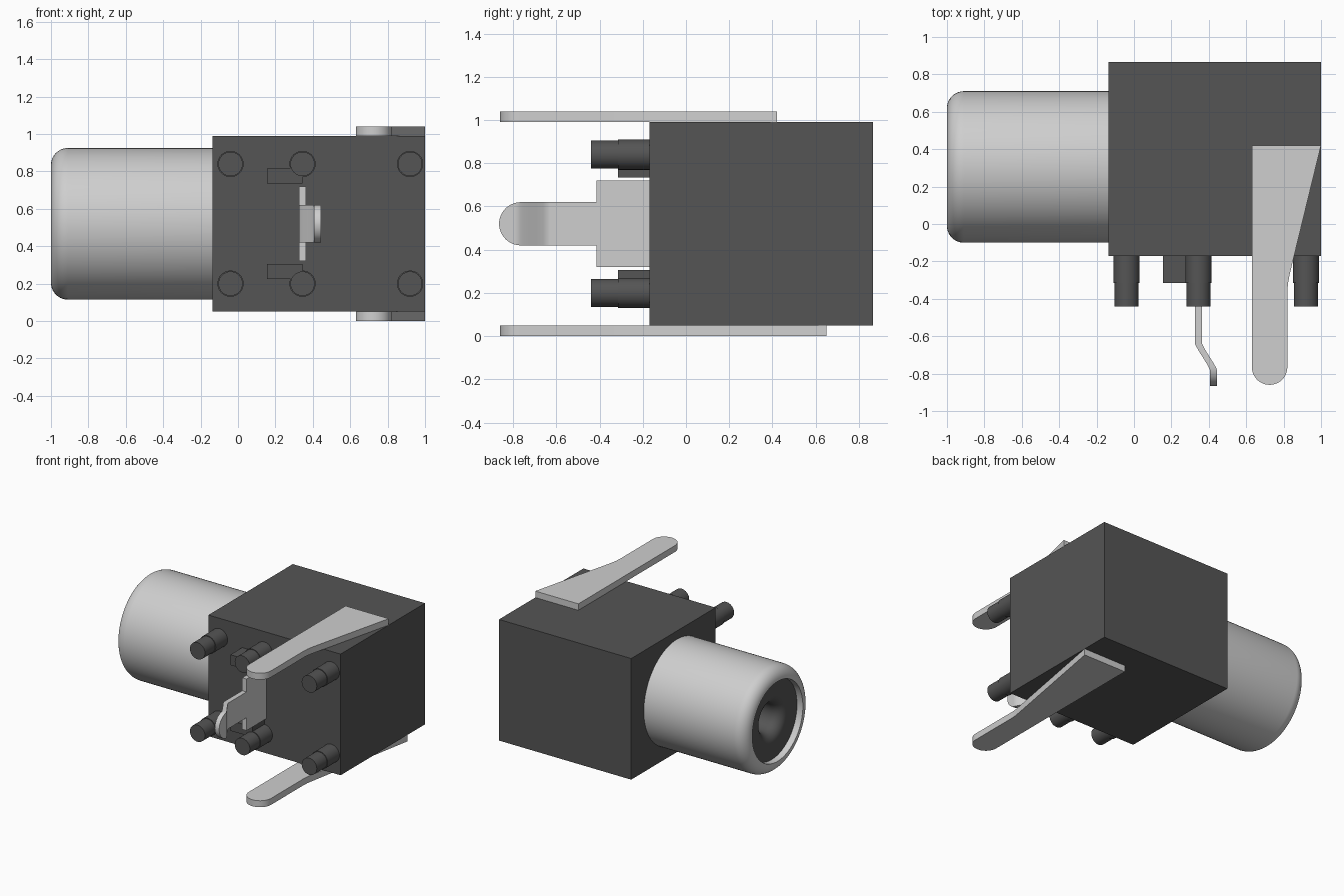
import bpy, bmesh, math
from mathutils import Matrix, Vector

cube = bpy.data.objects.get("Cube")
if cube:
    bpy.data.objects.remove(cube, do_unlink=True)


def make_material(name, value):
    mat = bpy.data.materials.new(name)
    colour = (value, value, value, 1.0)
    mat.diffuse_color = colour
    mat.use_nodes = True
    mat.node_tree.nodes["Principled BSDF"].inputs["Base Color"].default_value = colour
    return mat


METAL = make_material("light grey metal", 0.62)
PLASTIC = make_material("dark grey plastic", 0.09)


def finish(name, bm, mat):
    """Turn a bmesh into an object, smooth except at sharp edges."""
    bmesh.ops.remove_doubles(bm, verts=bm.verts, dist=1e-5)
    bmesh.ops.recalc_face_normals(bm, faces=bm.faces)
    mesh = bpy.data.meshes.new(name)
    bm.to_mesh(mesh)
    bm.free()
    mesh.materials.append(mat)
    obj = bpy.data.objects.new(name, mesh)
    bpy.context.collection.objects.link(obj)
    for poly in mesh.polygons:
        poly.use_smooth = True
    mesh.set_sharp_from_angle(angle=math.radians(30))
    return obj


def box(name, lo, hi, mat):
    bm = bmesh.new()
    bmesh.ops.create_cube(bm, size=1)
    lo, hi = Vector(lo), Vector(hi)
    bmesh.ops.scale(bm, vec=hi - lo, verts=bm.verts)
    bmesh.ops.translate(bm, vec=(lo + hi) / 2, verts=bm.verts)
    return finish(name, bm, mat)


def lathe(name, profile, origin, axis, mat, steps=64):
    """Spin (distance along axis, radius) points around an axis; 'x' or 'y'."""
    bm = bmesh.new()
    verts = [bm.verts.new((a, 0, r)) for a, r in profile]
    edges = [bm.edges.new(pair) for pair in zip(verts, verts[1:])]
    bmesh.ops.spin(bm, geom=verts + edges, cent=(0, 0, 0), axis=(1, 0, 0),
                   angle=2 * math.pi, steps=steps, use_duplicate=False)
    turn = Matrix.Rotation(math.pi / 2, 4, 'Z') if axis == 'y' else Matrix()
    bm.transform(Matrix.Translation(origin) @ turn)
    return finish(name, bm, mat)


def arc(cx, cy, r, start, end, n=10):
    return [(cx + r * math.cos(math.radians(start + (end - start) * i / n)),
             cy + r * math.sin(math.radians(start + (end - start) * i / n)))
            for i in range(n + 1)]


def plate(name, outline, z0, z1, mat):
    """Extrude an (x, y) outline from z0 to z1."""
    bm = bmesh.new()
    face = bm.faces.new([bm.verts.new((x, y, z0)) for x, y in outline])
    out = bmesh.ops.extrude_face_region(bm, geom=[face], use_keep_orig=True)
    top = [v for v in out["geom"] if isinstance(v, bmesh.types.BMVert)]
    bmesh.ops.translate(bm, vec=(0, 0, z1 - z0), verts=top)
    return finish(name, bm, mat)


# Housing block
box("housing", (-0.135, -0.17, 0.05), (1.0, 0.865, 0.99), PLASTIC)

# Metal sleeve with rounded outer lip and a shallow inner wall
AXIS = (0, 0.305, 0.52)
sleeve = [(-0.135, 0.405)] + arc(-0.91, 0.315, 0.09, 90, 180) + [(-1.0, 0.31), (-0.90, 0.31)]
lathe("sleeve", sleeve, AXIS, 'x', METAL, 96)

# Insulator inside the sleeve, with a flared socket hole
flare = arc(-0.87, 0.19, 0.08, 180, 270)
insulator = [(-0.90, 0.31), (-0.95, 0.31)] + flare + [(-0.40, 0.11), (-0.40, 0.0)]
lathe("insulator", insulator, AXIS, 'x', PLASTIC)

# Locating posts with a stepped tip
post = [(-0.17, 0.07), (-0.315, 0.07), (-0.315, 0.065), (-0.44, 0.065), (-0.44, 0.0)]
for row, z in (("lower", 0.20), ("upper", 0.84)):
    for col, x in (("right", -0.04), ("middle", 0.345), ("left", 0.92)):
        lathe(f"{row}_{col}_post", post, (x, 0, z), 'y', PLASTIC, 32)

# Ribs beside the middle posts
box("lower_rib", (0.155, -0.315, 0.225), (0.345, -0.17, 0.305), PLASTIC)
box("upper_rib", (0.155, -0.315, 0.735), (0.345, -0.17, 0.815), PLASTIC)

# Grounding lugs above and below the housing; the lower one reaches further back
for name, z0, z1, back in (("upper_lug", 0.99, 1.04, 0.42), ("lower_lug", 0.0, 0.05, 0.65)):
    outline = [(0.63, back)] + arc(0.725, -0.765, 0.095, 180, 360, 20)
    outline += [(0.82, -0.36), (0.823, -0.32), (0.832, -0.27), (1.0, back)]
    plate(name, outline, z0, z1, METAL)

# Centre contact: wide root plate, then a bent blade with a round tip
box("contact_root", (0.326, -0.415, 0.32), (0.364, -0.17, 0.72), METAL)


def blade_x(y):
    """Sideways offset of the bent blade at depth y."""
    t = min(max((-0.64 - y) / 0.14, 0), 1)
    return 0.345 + 0.08 * (0.75 * t + 0.25 * t * t * (3 - 2 * t))


stations = [-0.415, -0.63, -0.64, -0.66, -0.69, -0.72, -0.75, -0.765, -0.78]
stations += [-0.765 - 0.1 * math.sin(math.radians(a)) for a in (18, 30, 42, 54, 66, 76, 84, 89)]
bm = bmesh.new()
rings = []
for y in stations:
    half = 0.1 * math.sqrt(max(1 - (max(-0.765 - y, 0) / 0.1) ** 2, 0))
    x = blade_x(y)
    rings.append([bm.verts.new((x + dx, y, 0.52 + s * half))
                  for dx, s in ((-0.019, -1), (0.019, -1), (0.019, 1), (-0.019, 1))])
for a, b in zip(rings, rings[1:]):
    for i in range(4):
        j = (i + 1) % 4
        bm.faces.new((a[i], a[j], b[j], b[i]))
bm.faces.new(rings[0])
bm.faces.new(rings[-1])
finish("contact_blade", bm, METAL)
